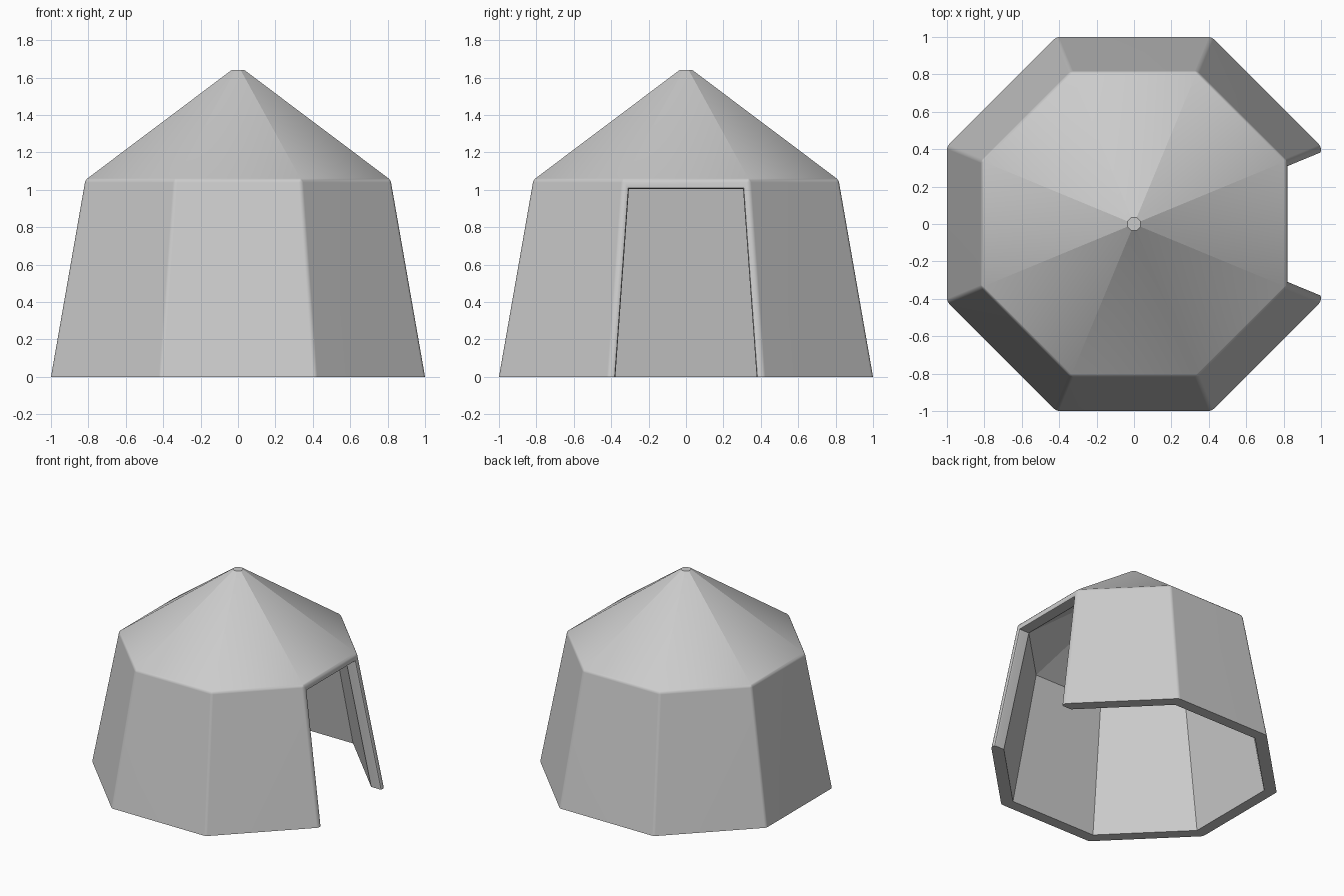
import bpy, bmesh, math

if "Cube" in bpy.data.objects:
    bpy.data.objects.remove(bpy.data.objects["Cube"])

# Octagonal tent shell: (apothem, height) rings from floor to apex
OUTER = [(1.0, 0.0), (0.816, 1.053), (0.035, 1.64)]
INNER = [(0.912, 0.0), (0.737, 1.005)]
INNER_APEX = 1.556

bm = bmesh.new()


def ring(apothem, z):
    r = apothem / math.cos(math.pi / 8)
    return [bm.verts.new((r * math.cos(math.pi / 8 * (2 * i - 1)),
                          r * math.sin(math.pi / 8 * (2 * i - 1)), z)) for i in range(8)]


def face(*verts):
    return bm.faces.new(verts)


base, eave, tip = [ring(*p) for p in OUTER]
in_base, in_eave = [ring(*p) for p in INNER]
in_apex = bm.verts.new((0, 0, INNER_APEX))

# Walls, roof panels, lining and floor rim; side 0 faces +x and holds the doorway
for i in range(8):
    j = (i + 1) % 8
    face(eave[i], eave[j], tip[j], tip[i])
    face(in_eave[j], in_eave[i], in_apex)
    if i:
        face(base[i], base[j], eave[j], eave[i])
        face(in_base[j], in_base[i], in_eave[i], in_eave[j])
        face(base[j], base[i], in_base[i], in_base[j])
face(*tip)

# Doorway: narrow frame on the outer face, jambs and lintel running to the lining
top_x = 1 - (1 - OUTER[1][0]) * INNER[1][1] / OUTER[1][1]
low = [bm.verts.new((1.0, in_base[k].co.y, 0)) for k in (0, 1)]
high = [bm.verts.new((top_x, in_eave[k].co.y, INNER[1][1])) for k in (0, 1)]
for k in (0, 1):
    face(base[k], low[k], high[k], eave[k])
    face(low[k], in_base[k], in_eave[k], high[k])
    face(base[k], low[k], in_base[k])
face(high[0], high[1], eave[1], eave[0])
face(high[0], high[1], in_eave[1], in_eave[0])
bmesh.ops.recalc_face_normals(bm, faces=bm.faces[:])

# Small rounding on wall corners, eaves and door outline
pairs = [(base[i], eave[i]) for i in range(8)]
pairs += [(eave[i], eave[(i + 1) % 8]) for i in range(8)]
pairs += [(low[0], high[0]), (high[0], high[1]), (high[1], low[1])]
soft = [bm.edges.get(p) for p in pairs]
bmesh.ops.bevel(bm, geom=soft, offset=0.014, offset_type='OFFSET', segments=2,
                profile=0.5, affect='EDGES', clamp_overlap=True)

mesh = bpy.data.meshes.new("tent_shell")
bm.to_mesh(mesh)
bm.free()
tent = bpy.data.objects.new("tent_shell", mesh)
bpy.context.collection.objects.link(tent)
bpy.context.view_layer.objects.active = tent
tent.select_set(True)
bpy.ops.object.shade_smooth_by_angle(angle=math.radians(25))
weighted = tent.modifiers.new("weighted_normals", 'WEIGHTED_NORMAL')
weighted.keep_sharp = True
